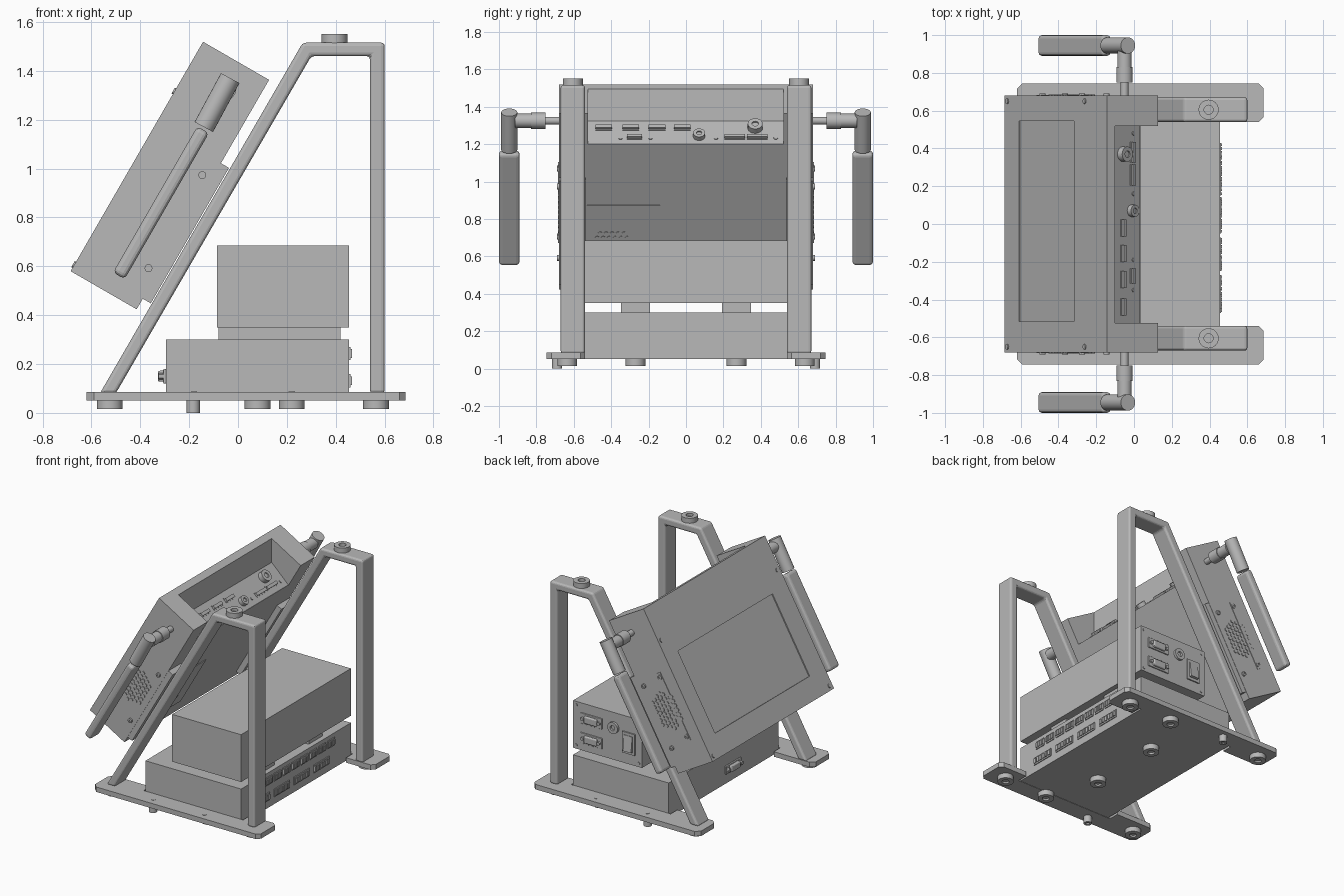
import bpy, bmesh, math
from mathutils import Vector, Matrix

cube = bpy.data.objects.get("Cube")
if cube:
    bpy.data.objects.remove(cube, do_unlink=True)

grey = bpy.data.materials.new("light_grey_metal")
grey.use_nodes = True
GREY = (0.48, 0.48, 0.48, 1)
grey.diffuse_color = GREY
grey.node_tree.nodes["Principled BSDF"].inputs["Base Color"].default_value = GREY

TILT = Matrix.Rotation(math.radians(30), 4, 'Y')


def finish(name, bm, matrix=None, bevel=0, smooth=False):
    bmesh.ops.recalc_face_normals(bm, faces=bm.faces)
    mesh = bpy.data.meshes.new(name)
    bm.to_mesh(mesh)
    bm.free()
    mesh.materials.append(grey)
    ob = bpy.data.objects.new(name, mesh)
    bpy.context.collection.objects.link(ob)
    if matrix:
        ob.matrix_world = matrix
    if smooth:
        for p in mesh.polygons:
            p.use_smooth = True
        mesh.set_sharp_from_angle(angle=math.radians(35))
    if bevel:
        mod = ob.modifiers.new("soft_edges", 'BEVEL')
        mod.width, mod.segments, mod.limit_method = bevel, 3, 'ANGLE'
    return ob


def block(name, center, size, rot=None, bevel=0):
    bm = bmesh.new()
    bmesh.ops.create_cube(bm, size=1)
    bmesh.ops.scale(bm, vec=size, verts=bm.verts)
    return finish(name, bm, Matrix.Translation(center) @ (rot or Matrix()), bevel)


def span(name, lo, hi, bevel=0):
    lo, hi = Vector(lo), Vector(hi)
    return block(name, (lo + hi) / 2, hi - lo, None, bevel)


def prism(name, points, lo, hi, axis='y', bevel=0):
    """Extrude a flat outline along y or z."""
    bm = bmesh.new()
    put = (lambda p: (p[0], lo, p[1])) if axis == 'y' else (lambda p: (p[0], p[1], lo))
    face = bm.faces.new([bm.verts.new(put(p)) for p in points])
    ext = bmesh.ops.extrude_face_region(bm, geom=[face])
    move = Vector((0, hi - lo, 0) if axis == 'y' else (0, 0, hi - lo))
    bmesh.ops.translate(bm, vec=move, verts=[g for g in ext["geom"] if isinstance(g, bmesh.types.BMVert)])
    return finish(name, bm, None, bevel)


def rod(name, start, end, r, sides=24, recess=0):
    """Cylinder between two points, optionally with a socket sunk in its far end."""
    a, b = Vector(start), Vector(end)
    bm = bmesh.new()
    bmesh.ops.create_cone(bm, cap_ends=True, segments=sides, radius1=r, radius2=r, depth=(b - a).length)
    if recess:
        bm.faces.ensure_lookup_table()
        top = max(bm.faces, key=lambda f: f.calc_center_median().z)
        bmesh.ops.inset_region(bm, faces=[top], thickness=r * 0.55)
        inner = bmesh.ops.extrude_face_region(bm, geom=[top])["geom"]
        bmesh.ops.translate(bm, vec=(0, 0, -recess), verts=[g for g in inner if isinstance(g, bmesh.types.BMVert)])
        bmesh.ops.delete(bm, geom=[top], context='FACES_ONLY') if top.is_valid else None
    m = Matrix.Translation((a + b) / 2) @ (b - a).to_track_quat('Z', 'Y').to_matrix().to_4x4()
    return finish(name, bm, m, 0, True)


def cut(ob, cutter):
    cutter.hide_render = True
    mod = ob.modifiers.new("cut", 'BOOLEAN')
    mod.operation, mod.solver, mod.object = 'DIFFERENCE', 'EXACT', cutter
    bpy.context.view_layer.objects.active = ob
    bpy.ops.object.modifier_apply(modifier=mod.name)
    bpy.data.objects.remove(cutter, do_unlink=True)


# Side frames, base plates, knobs and feet
leg_outline = [(-.565, .08), (.265, 1.515), (.60, 1.515), (.60, .08),
               (.54, .08), (.54, 1.46), (.30, 1.46), (-.50, .08)]
plate_outline = [(-.62, .57), (-.62, .715), (-.59, .745), (.66, .745), (.685, .72), (.685, .565),
                 (.66, .54), (.47, .54), (.47, .615), (-.31, .615), (-.31, .54), (-.59, .54)]
for side, s in (("left", 1), ("right", -1)):
    lo, hi = sorted((s * .54, s * .67))
    prism(f"{side}_frame", leg_outline, lo, hi, 'y', .014)
    prism(f"{side}_base_plate", [(x, s * y) for x, y in plate_outline], .05, .085, 'z')
    rod(f"{side}_top_knob", (.395, s * .605, 1.51), (.395, s * .605, 1.55), .053, 32, .02)
    for x in (-.525, .22, .565):
        rod(f"{side}_foot", (x, s * .635, .055), (x, s * .635, .015), .053, 32, .012)
    rod(f"{side}_peg", (-.183, s * .69, .055), (-.183, s * .69, 0), .027, 20, .01)
    rod(f"{side}_box_foot", (.08, s * .27, .06), (.08, s * .27, .015), .053, 32, .012)
    for x in (-.18, .22):
        rod(f"{side}_plate_hole", (x, s * .69, .084), (x, s * .69, .087), .013, 16)

# Lower box, spacers and upper box
span("lower_box", (-.295, -.615, .052), (.455, .615, .30))
span("upper_box", (-.085, -.615, .35), (.455, .615, .685))
for s in (-1, 1):
    block("spacer_rail", (.17, s * .27, .325), (.50, .155, .06))

# Terminal blocks on the lower box: an outer shell with small cells
def terminal(y, z, width, cells):
    block("terminal_block", (.457, y, z), (.008, width, .055))
    w = width / cells
    for i in range(cells):
        block("terminal_cell", (.463, y + (i + .5) * w - width / 2, z), (.008, w * .7, .035))

for i in range(9):
    terminal(-.41 + i * .1, .243, .078, 4)
for i in range(4):
    terminal(-.385 + i * .222, .132, .17, 6)

# Serial port on the lower box front edge
block("serial_flange", (-.30, -.1, .15), (.012, .17, .06), None, .004)
block("serial_shell", (-.31, -.1, .15), (.035, .1, .045), None, .008)
for y in (-.17, -.03):
    rod("serial_bolt", (-.295, y, .15), (-.325, y, .15), .014, 6)

# Connector panel on the back side of the upper box
for z in (.58, .44):
    block("panel_port_flange", (.31, .617, z), (.17, .01, .075), None, .003)
    block("panel_port_shell", (.31, .625, z), (.10, .025, .05), None, .008)
    for x in (.245, .375):
        rod("panel_port_bolt", (x, .61, z), (x, .635, z), .012, 6)
rod("power_jack", (.135, .61, .58), (.135, .632, .58), .04, 24, .015)
block("switch_frame", (.015, .618, .50), (.10, .012, .15))
block("switch_rocker", (.015, .625, .50), (.065, .02, .11), Matrix.Rotation(.12, 4, 'X'))
for x in (-.06, .43):
    for z in (.375, .66):
        rod("panel_screw", (x, .61, z), (x, .619, z), .01, 12)

# Tilted display housing: local a runs up its length, b through its thickness
LENGTH, DEPTH, HALF = 1.084, .312, .68
ORIGIN = Vector((-.685, 0, .58))

def tilt(a, y, b):
    return ORIGIN + TILT.to_3x3() @ Vector((b, y, a))

housing = block("display_housing", tilt(LENGTH / 2, 0, DEPTH / 2), (DEPTH, 2 * HALF, LENGTH), TILT)
notch = [(-.10, 1.325), (.03, 1.2), (.3, 1.3), (.2, 1.7), (-.10, 1.7)]
cut(housing, prism("notch_cutter", notch, -.525, .52))
cut(housing, block("screen_cutter", tilt(.442, .015, 0), (.016, 1.06, .583), TILT))
for y in (-.65, .65):
    for a in (.03, .85):
        rod("face_screw", tilt(a, y, .005), tilt(a, y, -.006), .014, 16)

# Connectors on the sloped face of the notch
SLOPE = Matrix.Rotation(math.radians(45), 4, 'Y')

def on_slope(y, z):
    return Vector((1.226 - z, y, z))

for y, z, w in [(-.44, 1.285, .09), (-.295, 1.285, .09), (-.155, 1.285, .09), (-.02, 1.285, .09),
                (-.275, 1.235, .08), (.26, 1.235, .11), (.38, 1.235, .11)]:
    block("socket_rim", on_slope(y, z), (.035, w, .012), SLOPE)
    block("socket_shell", on_slope(y, z), (.022, w, .036), SLOPE)
out = Vector((1, 0, 1)).normalized()
for name, y, z, r, h in (("round_jack", .07, 1.24, .032, .03), ("push_button", .37, 1.285, .04, .035)):
    rod(name, on_slope(y, z), on_slope(y, z) + out * h, r, 24, .008)
for y in (-.35, -.19, .16, .48):
    rod("slope_screw", on_slope(y, 1.23), on_slope(y, 1.23) + out * .007, .011, 12)

# Speaker grille and raised cover on the housing rear
block("rear_cover", tilt(.32, -.335, DEPTH), (.008, .39, .40), TILT)
for i in range(-4, 5):
    for j in range(-4, 5):
        y, a = i * .032 + (j % 2) * .016, j * .028
        if math.hypot(y, a) < .135:
            p = (.235 + a, -.395 + y)
            rod("rear_grille_dot", tilt(*p, DEPTH), tilt(*p, DEPTH + .007), .012, 10)

# Side fittings of the housing, mirrored
for side, s in (("left", 1), ("right", -1)):
    Y = s * HALF
    for i in range(-4, 5):
        for j in range(-3, 4):
            a, b = i * .031 + (j % 2) * .015, j * .028
            if math.hypot(a, b * 1.2) < .13:
                rod(f"{side}_grille_dot", tilt(.41 + a, Y, .175 + b), tilt(.41 + a, Y + s * .005, .175 + b), .012, 10)
    block(f"{side}_side_strip", tilt(.42, Y, .11), (.035, .008, .48), TILT)
    for a, b in ((.21, .11), (.63, .11), (.61, .27), (.17, .27)):
        rod(f"{side}_side_screw", tilt(a, Y - s * .01, b), tilt(a, Y + s * .01, b), .016, 16, .006)
    # Mounting bracket between the housing and the frame
    block(f"{side}_bracket", tilt(.37, s * .608, DEPTH + .017), (.042, .14, .64), TILT)

    # Antenna: threaded stem, sleeve, knuckle, arm and flat paddle
    rod(f"{side}_antenna_stem", (-.05, s * .67, 1.325), (-.05, s * .77, 1.325), .021)
    rod(f"{side}_antenna_sleeve", (-.05, s * .75, 1.325), (-.05, s * .83, 1.325), .043)
    rod(f"{side}_antenna_collar", (-.05, s * .825, 1.325), (-.05, s * .915, 1.325), .038)
    rod(f"{side}_antenna_arm", (-.032, s * .945, 1.37), (-.14, s * .945, 1.17), .043)
    block(f"{side}_antenna_paddle", (-.315, s * .945, .86), (.055, .11, .69), TILT, .018)
